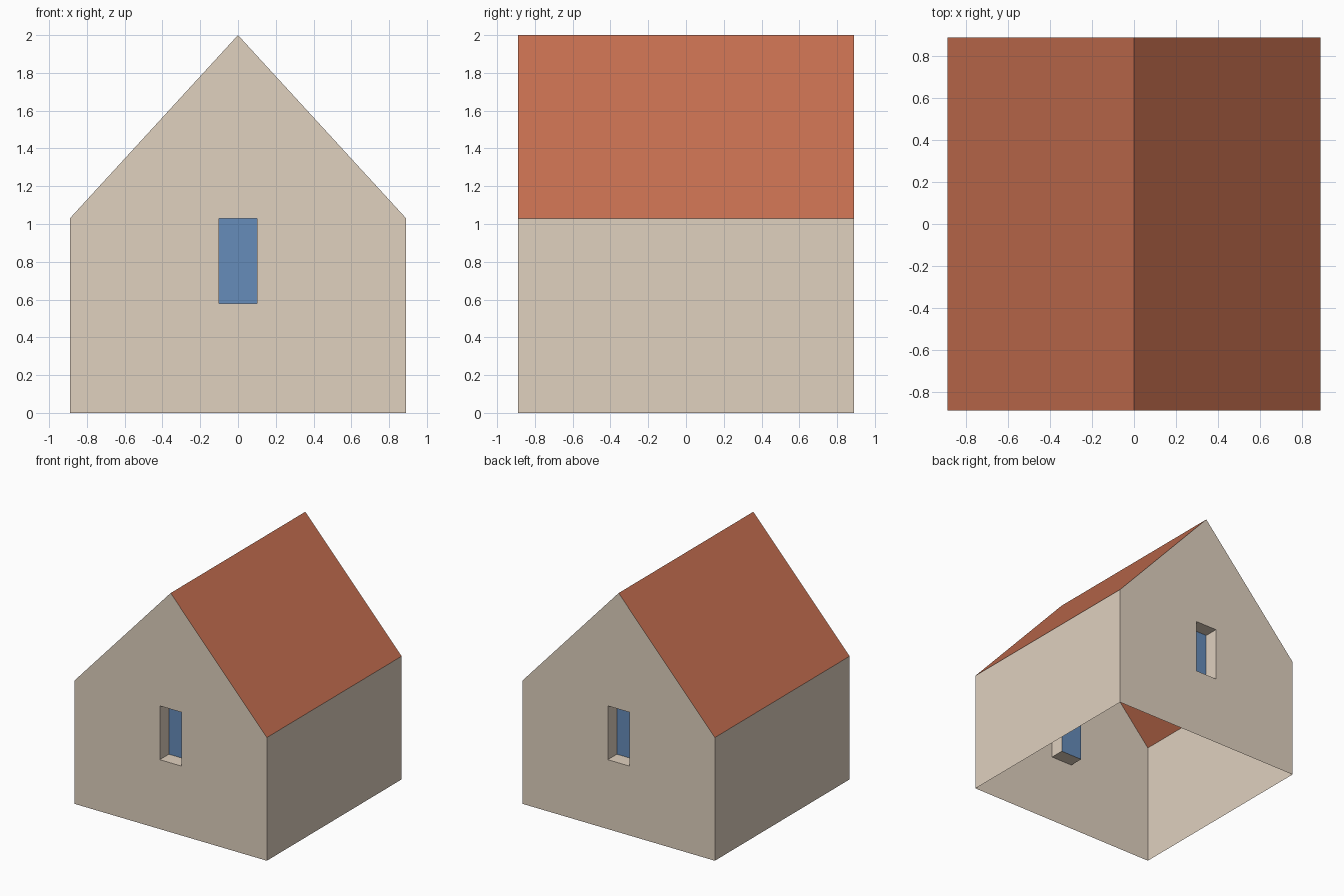
import bpy

if "Cube" in bpy.data.objects:
    bpy.data.objects.remove(bpy.data.objects["Cube"])

H = 0.89                    # half width and half depth
EAVE, RIDGE = 1.03, 2.0
WIN_X, WIN_LOW, WIN_TOP = 0.1, 0.58, 1.03
RECESS = 0.12               # depth of the window recess


def material(name, rgb):
    linear = [((c / 255 + 0.055) / 1.055) ** 2.4 for c in rgb]
    mat = bpy.data.materials.new(name)
    mat.diffuse_color = (*linear, 1)
    mat.use_nodes = True
    mat.node_tree.nodes["Principled BSDF"].inputs["Base Color"].default_value = mat.diffuse_color
    return mat


def mirrored(name, faces, mat):
    """Build faces of the front right quarter and mirror them over x and y."""
    verts = [p for f in faces for p in f]
    index, start = [], 0
    for f in faces:
        index.append(list(range(start, start + len(f))))
        start += len(f)
    mesh = bpy.data.meshes.new(name)
    mesh.from_pydata(verts, [], index)
    mesh.materials.append(mat)
    obj = bpy.data.objects.new(name, mesh)
    bpy.context.collection.objects.link(obj)
    mod = obj.modifiers.new("mirror", 'MIRROR')
    mod.use_axis = (True, True, False)
    mod.merge_threshold = 0.0001
    return obj


plaster = material("beige plaster", (224, 209, 191))
tiles = material("terracotta roof", (198, 111, 80))
glass = material("blue glass", (102, 140, 186))

# Gable walls, each half wrapping around the window opening
opening = [(0, WIN_TOP), (WIN_X, WIN_TOP), (WIN_X, WIN_LOW), (0, WIN_LOW)]
profile = [(0, 0), (H, 0), (H, EAVE), (0, RIDGE)] + opening
mirrored("gable_walls", [[(x, -H, z) for x, z in profile]], plaster)

# Side walls
mirrored("side_walls", [[(H, -H, 0), (H, 0, 0), (H, 0, EAVE), (H, -H, EAVE)]], plaster)

# Roof slopes, flush with the walls
mirrored("roof", [[(H, -H, EAVE), (H, 0, EAVE), (0, 0, RIDGE), (0, -H, RIDGE)]], tiles)

# Window recess sides
back = -H + RECESS
mirrored("window_reveals",
         [[(a, -H, b), (a, back, b), (c, back, d), (c, -H, d)]
          for (a, b), (c, d) in zip(opening, opening[1:])], plaster)

# Window panes at the back of the recesses
mirrored("window_panes", [[(x, back, z) for x, z in reversed(opening)]], glass)
